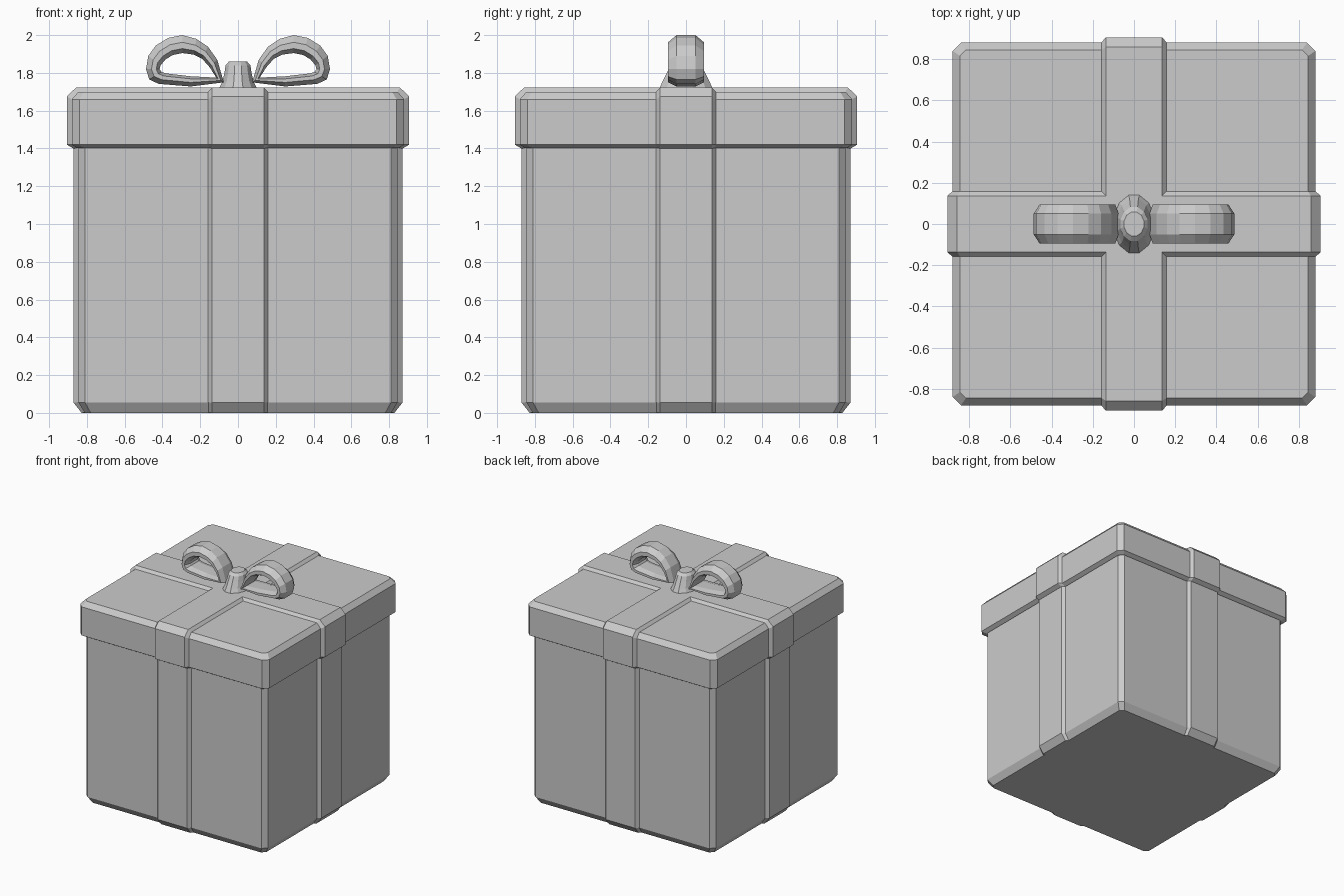
import bpy, bmesh
from math import cos, sin, pi

if "Cube" in bpy.data.objects:
    bpy.data.objects.remove(bpy.data.objects["Cube"])


def loft(name, rings, closed=False):
    """Skin a list of equal-length rings; cap the ends or join them in a loop."""
    bm = bmesh.new()
    loops = [[bm.verts.new(p) for p in ring] for ring in rings]
    n = len(loops[0])
    pairs = list(zip(loops, loops[1:]))
    if closed:
        pairs.append((loops[-1], loops[0]))
    else:
        bm.faces.new(loops[0])
        bm.faces.new(loops[-1])
    for a, b in pairs:
        for i in range(n):
            j = (i + 1) % n
            bm.faces.new((a[i], a[j], b[j], b[i]))
    bmesh.ops.recalc_face_normals(bm, faces=bm.faces)
    mesh = bpy.data.meshes.new(name)
    bm.to_mesh(mesh)
    bm.free()
    ob = bpy.data.objects.new(name, mesh)
    bpy.context.collection.objects.link(ob)
    return ob


def square(h, c, z):
    """Square ring of half-size h with corners cut by c."""
    k = h - c
    return [(h, -k, z), (h, k, z), (k, h, z), (-k, h, z),
            (-h, k, z), (-h, -k, z), (-k, -h, z), (k, -h, z)]


def ribbon(name, outer, inner, turned):
    """Band with sloped edges wrapping the box; half outlines are (x, z)."""
    rings = []
    for y, half in ((-0.16, inner), (-0.137, outer), (0.137, outer), (0.16, inner)):
        outline = half + [(-x, z) for x, z in reversed(half)]
        rings.append([(y, x, z) if turned else (x, y, z) for x, z in outline])
    return loft(name, rings)


# Box and lid
loft("box_body", [square(0.81, 0.03, 0), square(0.845, 0.035, 0.055),
                  square(0.845, 0.035, 1.41)])
loft("lid", [square(0.85, 0.03, 1.402), square(0.88, 0.04, 1.42),
             square(0.88, 0.04, 1.66), square(0.845, 0.03, 1.70)])

# Ribbons in both directions
for turned, tag in ((False, "side"), (True, "front")):
    ribbon("body_ribbon_" + tag,
           [(0.828, 0.0), (0.871, 0.055), (0.871, 1.408)],
           [(0.808, 0.002), (0.843, 0.057), (0.843, 1.408)], turned)
    ribbon("lid_ribbon_" + tag,
           [(0.872, 1.40), (0.906, 1.42), (0.906, 1.675), (0.858, 1.722)],
           [(0.848, 1.404), (0.878, 1.421), (0.878, 1.659), (0.843, 1.698)], turned)

# Bow loops: outer and inner edge of the band, swept with a chamfered section
outer = [(0.075, 1.75), (0.11, 1.87), (0.16, 1.94), (0.22, 1.98), (0.295, 2.0),
         (0.37, 1.985), (0.435, 1.945), (0.475, 1.89), (0.487, 1.82),
         (0.47, 1.765), (0.42, 1.742), (0.25, 1.728)]
inner = [(0.115, 1.775), (0.15, 1.83), (0.19, 1.875), (0.235, 1.897), (0.295, 1.905),
         (0.345, 1.895), (0.385, 1.87), (0.41, 1.84), (0.415, 1.82),
         (0.405, 1.805), (0.38, 1.797), (0.25, 1.782)]
section = [(-0.05, 0), (-0.095, 0.4), (-0.095, 0.75), (-0.05, 1),
           (0.05, 1), (0.095, 0.75), (0.095, 0.4), (0.05, 0)]
bow = loft("bow_loops", [[(ox + (ix - ox) * t, y, oz + (iz - oz) * t) for y, t in section]
                         for (ox, oz), (ix, iz) in zip(outer, inner)], closed=True)
mirror = bow.modifiers.new("mirror", 'MIRROR')
mirror.use_axis[0] = True

# Knot
knot = [(0.105, 0.148, 1.715), (0.085, 0.128, 1.755), (0.074, 0.105, 1.80),
        (0.068, 0.085, 1.84), (0.05, 0.06, 1.86)]
loft("bow_knot", [[(rx * cos(i * pi / 6 + pi / 12), ry * sin(i * pi / 6 + pi / 12), z)
                   for i in range(12)] for rx, ry, z in knot])
